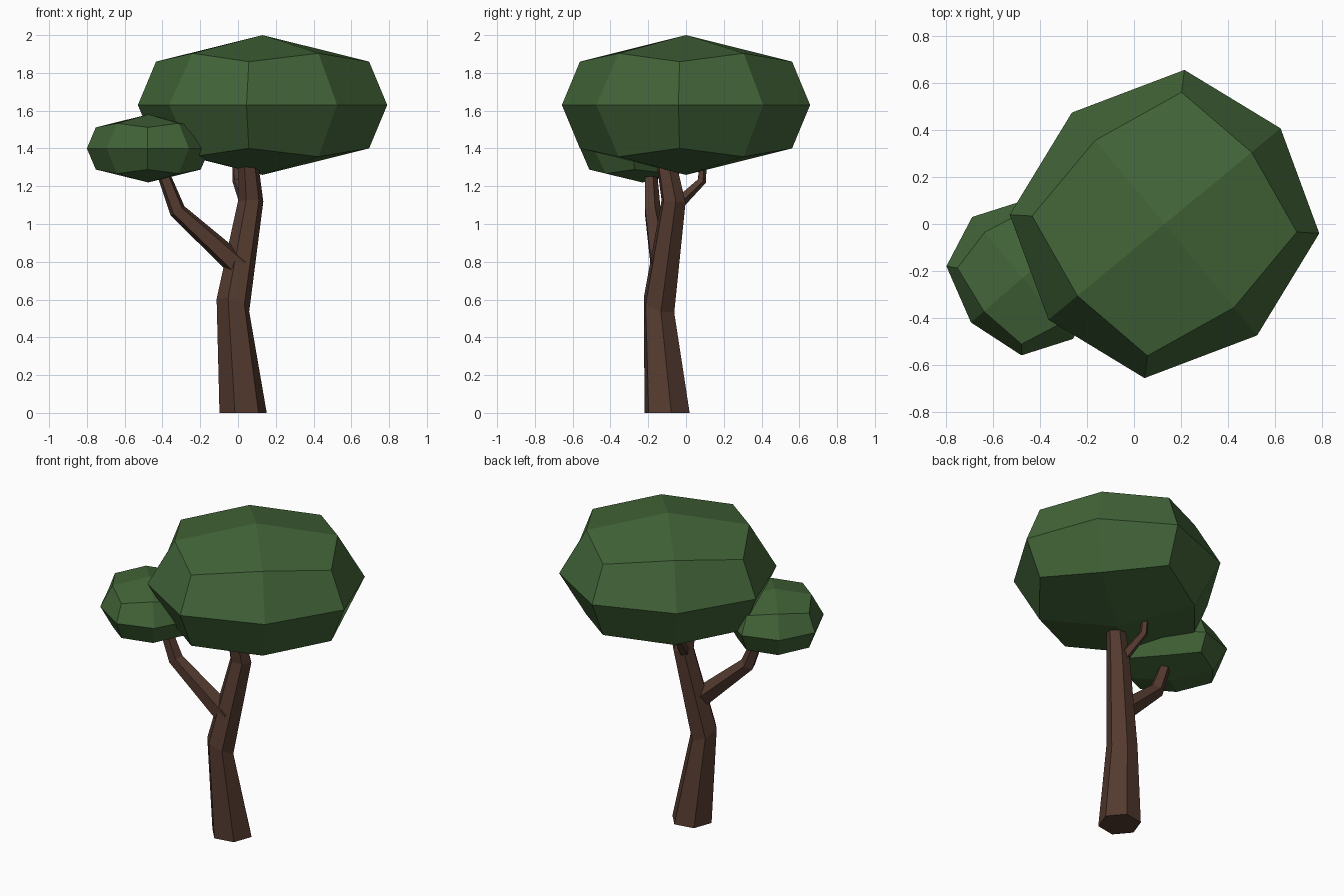
import bpy, math
from mathutils import Vector

if "Cube" in bpy.data.objects:
    bpy.data.objects.remove(bpy.data.objects["Cube"])

def material(name, rgb):
    m = bpy.data.materials.new(name)
    m.diffuse_color = (*rgb, 1)
    m.use_nodes = True
    m.node_tree.nodes["Principled BSDF"].inputs["Base Color"].default_value = m.diffuse_color
    return m

BARK = material("bark", (0.09, 0.043, 0.029))
LEAF = material("leaf", (0.055, 0.13, 0.04))

def make(name, verts, faces, mat):
    me = bpy.data.meshes.new(name)
    me.from_pydata(verts, [], faces)
    me.materials.append(mat)
    ob = bpy.data.objects.new(name, me)
    bpy.context.collection.objects.link(ob)
    return ob

def limb(name, sides, phase, rings):
    """Tapered tube; each ring is (centre, radius, normal)."""
    verts, faces = [], []
    for c, r, n in rings:
        q = Vector((0, 0, 1)).rotation_difference(Vector(n))
        for i in range(sides):
            a = math.radians(phase) + math.tau * i / sides
            verts.append(Vector(c) + q @ Vector((r * math.cos(a), r * math.sin(a), 0)))
    for k in range(len(rings) - 1):
        for i in range(sides):
            j = (i + 1) % sides
            a, b = k * sides, (k + 1) * sides
            faces.append((a + i, a + j, b + j, b + i))
    faces.append(tuple(reversed(range(sides))))
    faces.append(tuple(range((len(rings) - 1) * sides, len(rings) * sides)))
    return make(name, verts, faces, BARK)

def canopy(name, centre, h, half):
    """Rounded, once-divided cube; half = four equator offsets, corner first."""
    eq = half + [(-x, -y) for x, y in half]
    c = Vector(centre)
    verts = []
    for s in (-1, 0, 1):
        for i, (x, y) in enumerate(eq):
            f, z = ((0.855, 0.62), (0.75, 0.74))[i % 2] if s else (1, 0)
            verts.append(c + Vector((x * f, y * f, s * z * h)))
    verts += [c - Vector((0, 0, h)), c + Vector((0, 0, h))]
    faces = []
    for k in (0, 8):
        for i in range(8):
            j = (i + 1) % 8
            faces.append((k + i, k + j, k + 8 + j, k + 8 + i))
    for i in (0, 2, 4, 6):
        p, n = (i - 1) % 8, i + 1
        faces.append((24, n, i, p))
        faces.append((25, 16 + p, 16 + i, 16 + n))
    return make(name, verts, faces, LEAF)

# Trunk
limb("trunk", 6, 10, [
    ((0.027, -0.10, 0), 0.127, (0, 0, 1)),
    ((-0.027, -0.143, 0.57), 0.093, (0.34, 0.37, 1)),
    ((0.067, -0.066, 1.12), 0.068, (0, 0.1, 1)),
    ((0.047, -0.118, 1.40), 0.05, (0, -0.15, 1))])

# Branches
limb("side_branch", 5, 20, [
    ((0.01, -0.13, 0.77), 0.066, (-0.75, -0.1, 0.65)),
    ((-0.32, -0.18, 1.07), 0.046, (-0.55, -0.05, 0.85)),
    ((-0.42, -0.19, 1.33), 0.032, (-0.35, 0, 0.93))])
limb("back_twig", 5, 20, [
    ((0.045, -0.05, 1.10), 0.034, (-0.3, 0.75, 0.65)),
    ((-0.005, 0.082, 1.228), 0.025, (-0.1, 0.4, 0.9)),
    ((-0.012, 0.092, 1.36), 0.02, (0, 0, 1))])

# Foliage
canopy("main_canopy", (0.13, 0, 1.63), 0.37,
       [(0.66, -0.04), (0.495, 0.408), (0.085, 0.657), (-0.395, 0.475)])
canopy("small_canopy", (-0.475, -0.23, 1.40), 0.18,
       [(0.325, -0.05), (0.22, 0.19), (0.005, 0.33), (-0.215, 0.26)])
